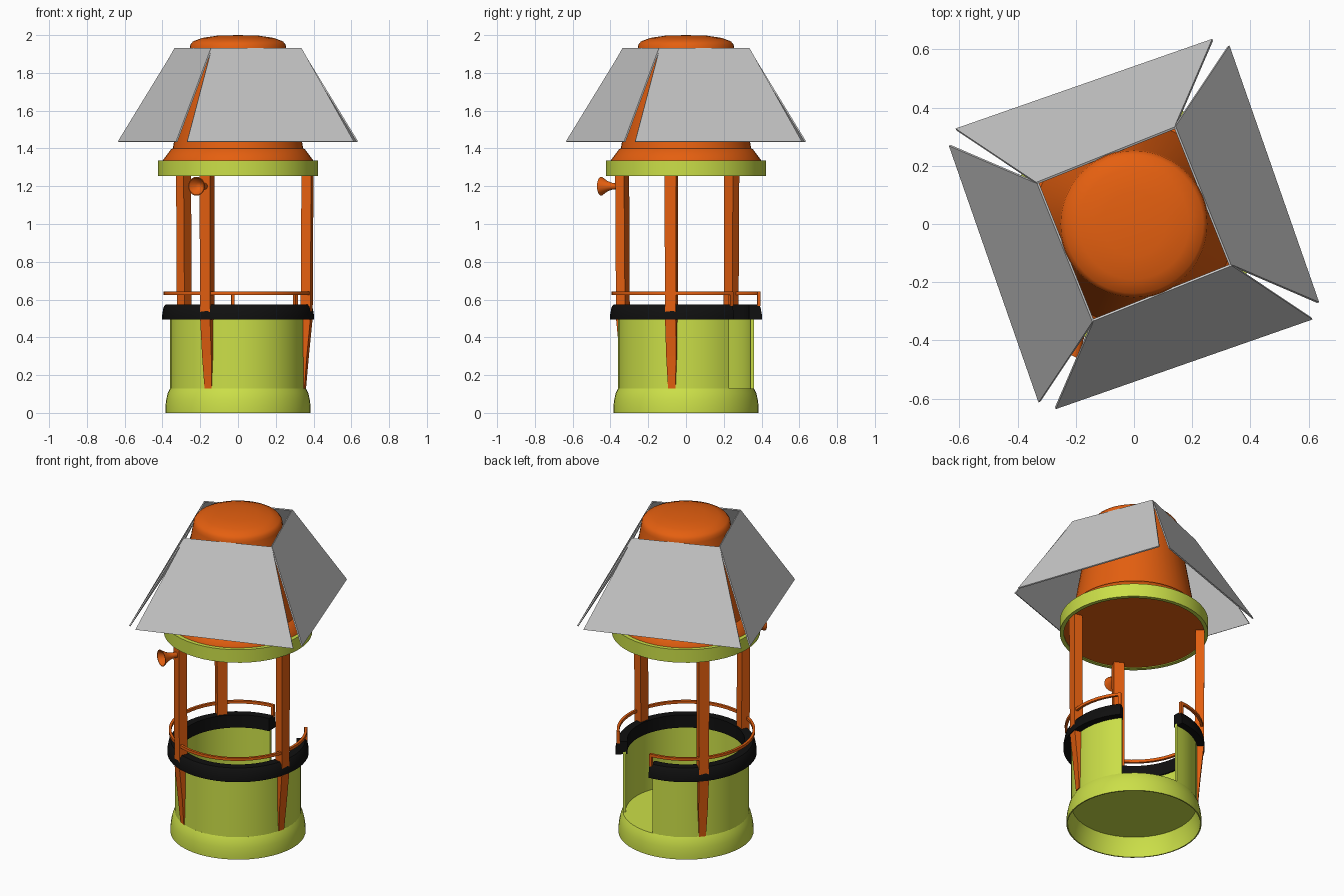
import bpy, bmesh
from math import radians, sin, cos, pi
from mathutils import Vector, Matrix

cube = bpy.data.objects.get("Cube")
if cube:
    bpy.data.objects.remove(cube, do_unlink=True)


def material(name, rgb):
    m = bpy.data.materials.new(name)
    m.use_nodes = True
    m.diffuse_color = (*rgb, 1)
    bsdf = m.node_tree.nodes["Principled BSDF"]
    bsdf.inputs["Base Color"].default_value = (*rgb, 1)
    bsdf.inputs["Roughness"].default_value = 0.7
    return m


LIME = material("lime", (0.6, 0.74, 0.065))
ORANGE = material("orange", (0.78, 0.115, 0.005))
BLACK = material("black", (0.005, 0.005, 0.005))
GREY = material("light grey", (0.58, 0.58, 0.58))

OPEN_START, OPEN_END = 39, 93      # doorway edges, degrees round the body
POST_ANGLES = (-116, -12, 140)


def finish(bm, name, mat, smooth=True):
    bmesh.ops.remove_doubles(bm, verts=bm.verts, dist=0.0002)
    bmesh.ops.recalc_face_normals(bm, faces=bm.faces)
    mesh = bpy.data.meshes.new(name)
    bm.to_mesh(mesh)
    bm.free()
    mesh.materials.append(mat)
    ob = bpy.data.objects.new(name, mesh)
    bpy.context.collection.objects.link(ob)
    if smooth:
        bpy.ops.object.select_all(action='DESELECT')
        ob.select_set(True)
        bpy.context.view_layer.objects.active = ob
        bpy.ops.object.shade_smooth_by_angle(angle=radians(35))
    return ob


def loft(bm, rings, closed):
    """Bridge equal vertex rings; join the ends or cap them."""
    rings = [[bm.verts.new(p) for p in ring] for ring in rings]
    n = len(rings[0])
    pairs = list(zip(rings, rings[1:]))
    if closed:
        pairs.append((rings[-1], rings[0]))
    else:
        bm.faces.new(rings[0])
        bm.faces.new(rings[-1][::-1])
    for a, b in pairs:
        for i in range(n):
            j = (i + 1) % n
            bm.faces.new((a[i], a[j], b[j], b[i]))


def revolve(name, profile, mat, start=0, end=360, steps=48, matrix=None):
    """Spin a closed (radius, height) outline round the vertical axis."""
    full = end - start >= 360
    count = steps if full else steps + 1
    rings = []
    for k in range(count):
        a = radians(start + (end - start) * k / steps)
        rings.append([Vector((r * cos(a), r * sin(a), z)) for r, z in profile])
    bm = bmesh.new()
    loft(bm, rings, full)
    if matrix:
        bm.transform(matrix)
    return finish(bm, name, mat)


def outer_ring(name, profile, mat):
    return revolve(name, profile, mat, OPEN_END, OPEN_START + 360, 44)


def radial_bar(name, sections, angle, mat):
    """Upright bar from (height, inner radius, outer radius, half width)."""
    rings = [[(r0, -w, z), (r1, -w, z), (r1, w, z), (r0, w, z)]
             for z, r0, r1, w in sections]
    bm = bmesh.new()
    loft(bm, rings, False)
    bm.transform(Matrix.Rotation(radians(angle), 4, 'Z'))
    return finish(bm, name, mat, False)


# Hollow base with a raised floor
revolve("base", [(0, 0.13), (0.36, 0.13), (0.372, 0.105), (0.38, 0.07),
                 (0.385, 0.03), (0.385, 0), (0.378, 0), (0.372, 0.06),
                 (0.355, 0.118), (0, 0.118)], LIME)

# Cabin wall and padded rim, both open at the doorway
outer_ring("cabin_wall", [(0.343, 0.12), (0.36, 0.12),
                          (0.36, 0.51), (0.343, 0.51)], LIME)
outer_ring("padded_rim", [(0.335, 0.495), (0.403, 0.495), (0.403, 0.515),
                          (0.395, 0.56), (0.383, 0.575), (0.335, 0.575)], BLACK)

# Handrail and its short legs
outer_ring("handrail", [(0.38, 0.625), (0.395, 0.625),
                        (0.395, 0.642), (0.38, 0.642)], ORANGE)
for i, angle in enumerate((OPEN_START - 1, OPEN_END + 1)):
    radial_bar(f"rail_leg_{i + 1}", [(0.565, 0.378, 0.396, 0.009),
                                     (0.64, 0.378, 0.396, 0.009)], angle, ORANGE)

# Roof posts, tapering into the cabin wall
for i, angle in enumerate(POST_ANGLES):
    radial_bar(f"post_{i + 1}", [(0.13, 0.345, 0.364, 0.02),
                                 (0.3, 0.345, 0.378, 0.027),
                                 (0.5, 0.345, 0.398, 0.029),
                                 (1.26, 0.35, 0.402, 0.031)], angle, ORANGE)

# Roof band, ceiling and domed tower
revolve("roof_band", [(0.4, 1.255), (0.423, 1.255),
                      (0.423, 1.337), (0.39, 1.337)], LIME)
revolve("roof_tower", [(0, 1.26), (0.403, 1.26), (0.4, 1.335), (0.355, 1.395),
                       (0.345, 1.4), (0.255, 1.93), (0.252, 1.95),
                       (0.238, 1.967), (0.19, 1.985), (0.11, 1.997),
                       (0, 2.0)], ORANGE)

# Four slanted roof panels
TOP = [Vector((0.335, -0.14, 1.93)), Vector((-0.14, -0.33, 1.93))]
BOTTOM = [Vector((-0.27, -0.633, 1.435)), Vector((0.612, -0.325, 1.435))]
corners = TOP + BOTTOM
normal = (corners[1] - corners[0]).cross(corners[2] - corners[1]).normalized()
for i in range(4):
    bm = bmesh.new()
    loft(bm, [[c + normal * t for c in corners] for t in (-0.004, 0.004)], False)
    bm.transform(Matrix.Rotation(i * pi / 2, 4, 'Z'))
    finish(bm, f"roof_panel_{i + 1}", GREY, False)

# Horn on the front post
aim = Matrix.Rotation(radians(POST_ANGLES[0]), 4, 'Z') @ Matrix.Rotation(pi / 2, 4, 'Y')
revolve("horn", [(0, 0), (0.016, 0), (0.018, 0.05), (0.028, 0.08), (0.05, 0.115),
                 (0.045, 0.115), (0.022, 0.08), (0, 0.07)], ORANGE, steps=24,
        matrix=Matrix.Translation((0, 0, 1.2)) @ aim @ Matrix.Translation((0, 0, 0.385)))
